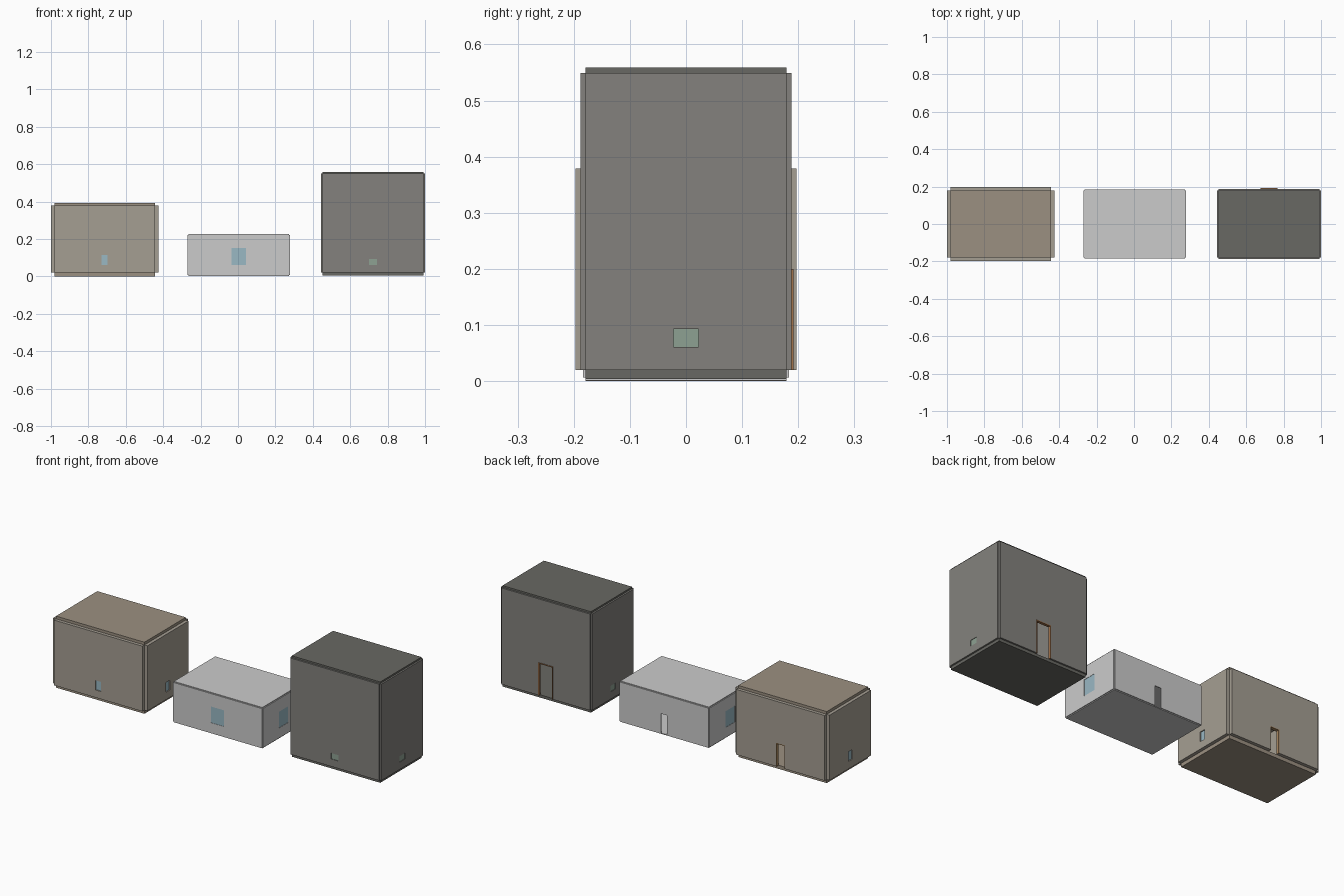
import bpy

if "Cube" in bpy.data.objects:
    bpy.data.objects.remove(bpy.data.objects["Cube"])

L, W = 0.2691, 0.1794      # half length and half width of every room


def material(name, rgb):
    m = bpy.data.materials.new(name)
    m.diffuse_color = (*rgb, 1)
    m.use_nodes = True
    m.node_tree.nodes["Principled BSDF"].inputs["Base Color"].default_value = m.diffuse_color
    return m


def box(name, lo, hi, mat=None):
    bpy.ops.mesh.primitive_cube_add(size=1, location=[(a + b) / 2 for a, b in zip(lo, hi)])
    o = bpy.context.object
    o.name = name
    o.scale = [b - a for a, b in zip(lo, hi)]
    bpy.ops.object.transform_apply(location=False, rotation=False, scale=True)
    if mat:
        o.data.materials.append(mat)
    return o


def cut(wall, lo, hi):
    cutter = box("cutter", lo, hi)
    mod = wall.modifiers.new("opening", 'BOOLEAN')
    mod.operation = 'DIFFERENCE'
    mod.solver = 'EXACT'
    mod.object = cutter
    bpy.context.view_layer.objects.active = wall
    bpy.ops.object.modifier_apply(modifier="opening")
    bpy.data.objects.remove(cutter, do_unlink=True)


def room(tag, cx, t, heights, win, door, colours):
    """heights = (base, floor, ceiling, roof); win = (half width, sill z, head z);
    door = (half width, head z, frame width, projection)"""
    base, floor, top, roof = heights
    wall_m, slab_m, glass_m, frame_m = [material(f"{tag}_{n}", c) for n, c in
                                        zip(("wall", "slab", "glass", "frame"), colours)]
    # floor and ceiling slabs
    box(f"{tag}_floor", (cx - L, -W, base), (cx + L, W, floor), slab_m)
    box(f"{tag}_ceiling", (cx - L, -W, top), (cx + L, W, roof), slab_m)

    # three walls with a glazed window each
    hw, z0, z1 = win
    g = t * 0.2
    mid = t / 2

    front = box(f"{tag}_front_wall", (cx - L, -W - t, floor), (cx + L, -W, top), wall_m)
    cut(front, (cx - hw, -W - 2 * t, z0), (cx + hw, -W + t, z1))
    box(f"{tag}_front_glass", (cx - hw, -W - mid - g, z0), (cx + hw, -W - mid + g, z1), glass_m)

    for side, s in (("left", -1), ("right", 1)):
        def span(a, b):
            return sorted((cx + s * (L + a), cx + s * (L + b)))
        x0, x1 = span(0, t)
        wall = box(f"{tag}_{side}_wall", (x0, -W, floor), (x1, W, top), wall_m)
        x0, x1 = span(-t, 2 * t)
        cut(wall, (x0, -hw, z0), (x1, hw, z1))
        x0, x1 = span(mid - g, mid + g)
        box(f"{tag}_{side}_glass", (x0, -hw, z0), (x1, hw, z1), glass_m)

    # back wall with a framed open doorway
    dw, dz, f, p = door
    back = box(f"{tag}_back_wall", (cx - L, W, floor), (cx + L, W + t, top), wall_m)
    cut(back, (cx - dw, W - t, floor - 0.01), (cx + dw, W + 2 * t, dz))
    y0, y1 = W - p, W + t + p
    for side, s in (("left", -1), ("right", 1)):
        xa, xb = sorted((cx + s * dw, cx + s * (dw - f)))
        box(f"{tag}_{side}_door_jamb", (xa, y0, floor), (xb, y1, dz), frame_m)
    box(f"{tag}_door_lintel", (cx - dw + f, y0, dz - f), (cx + dw - f, y1, dz), frame_m)


# thick-walled brown room
room("brown_room", -0.7130, 0.0179, (0.0, 0.0200, 0.3785, 0.3935),
     (0.0162, 0.0615, 0.1145), (0.028, 0.150, 0.0045, 0.0),
     ((0.376, 0.343, 0.29), (0.33, 0.28, 0.22), (0.32, 0.48, 0.55), (0.40, 0.25, 0.12)))

# low thin-walled light room
room("light_room", 0.0045, 0.0045, (0.0015, 0.0060, 0.2220, 0.2265),
     (0.0395, 0.0615, 0.151), (0.0215, 0.118, 0.003, 0.0),
     ((0.56, 0.56, 0.56), (0.62, 0.62, 0.62), (0.32, 0.48, 0.55), (0.60, 0.60, 0.60)))

# tall dark room
room("dark_room", 0.7219, 0.0090, (0.0040, 0.0195, 0.5495, 0.5590),
     (0.0225, 0.0606, 0.0930), (0.0445, 0.200, 0.0045, 0.003),
     ((0.228, 0.222, 0.205), (0.14, 0.14, 0.125), (0.27, 0.355, 0.29), (0.36, 0.17, 0.07)))
